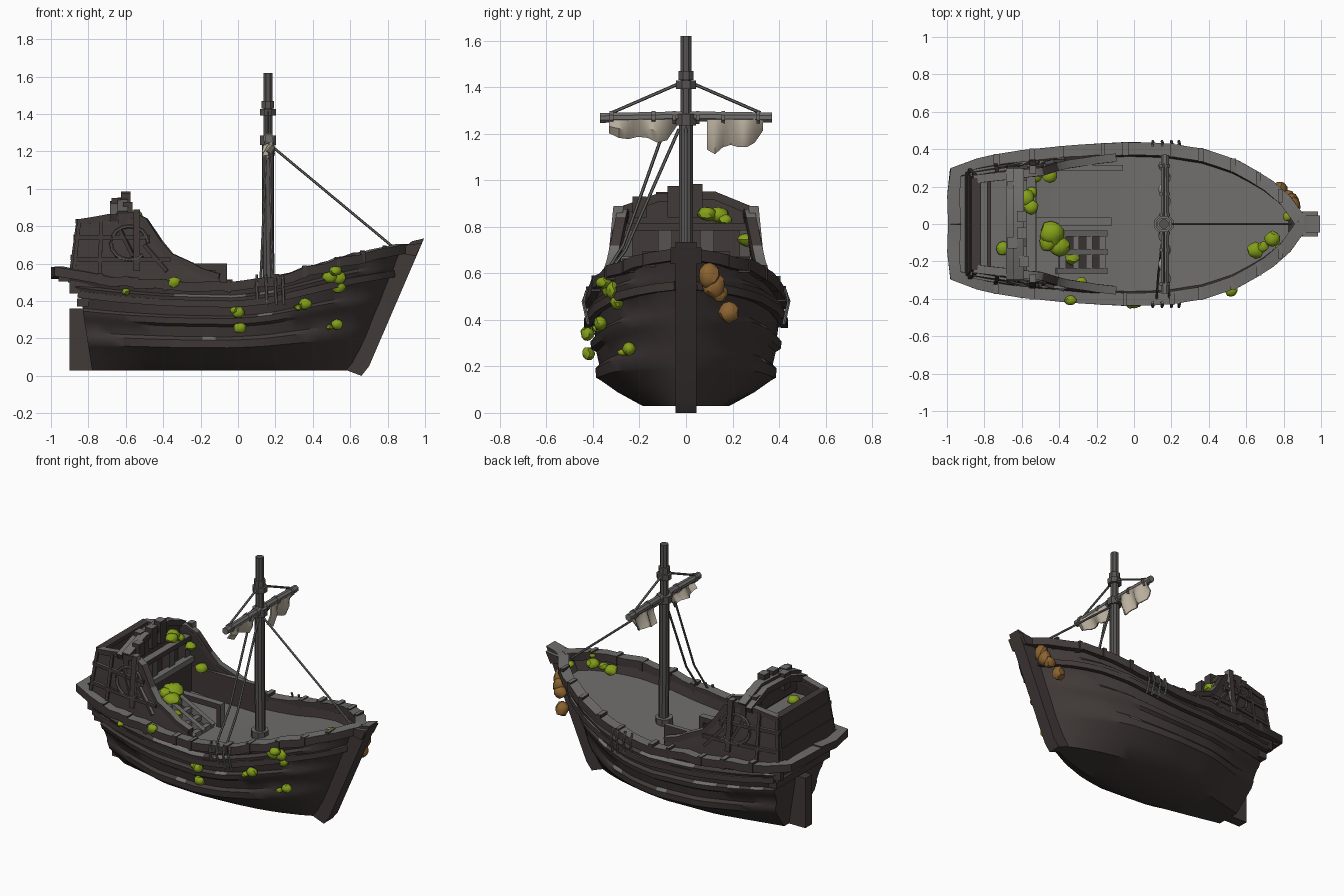
import bpy, bmesh, math, random
from mathutils import Vector

if "Cube" in bpy.data.objects:
    bpy.data.objects.remove(bpy.data.objects["Cube"])
random.seed(4)


def material(name, col):
    m = bpy.data.materials.new(name)
    m.diffuse_color = (*col, 1)
    m.use_nodes = True
    m.node_tree.nodes["Principled BSDF"].inputs["Base Color"].default_value = m.diffuse_color
    return m


DARK = material("dark_wood", (0.052, 0.041, 0.039))
GREY = material("weathered_grey_wood", (0.160, 0.156, 0.152))
MID = material("mast_wood", (0.092, 0.086, 0.083))
MOSS = material("moss_green", (0.23, 0.35, 0.010))
CLOTH = material("sail_cloth", (0.50, 0.44, 0.35))
FUNGUS = material("fungus_brown", (0.26, 0.125, 0.030))


def top_grey(f):
    return 1 if f.normal.z > 0.6 else 0


def fore_grey(f):
    return 1 if f.normal.x > 0.6 or f.normal.z > 0.6 else 0


def worn_grey(f):
    return 1 if f.normal.z > 0.5 and random.random() < .6 else 0


def make(name, verts, faces, mats, rule=None):
    bm = bmesh.new()
    vs = [bm.verts.new(v) for v in verts]
    for f in faces:
        bm.faces.new([vs[i] for i in f])
    bmesh.ops.remove_doubles(bm, verts=bm.verts, dist=1e-4)
    bmesh.ops.recalc_face_normals(bm, faces=bm.faces)
    bm.normal_update()
    for f in bm.faces:
        f.material_index = rule(f) if rule else 0
    me = bpy.data.meshes.new(name)
    bm.to_mesh(me)
    bm.free()
    for m in mats:
        me.materials.append(m)
    ob = bpy.data.objects.new(name, me)
    bpy.context.collection.objects.link(ob)
    return ob


def loft(name, rings, mats, rule=None):
    n = len(rings[0])
    faces = [(i*n+j, i*n+(j+1) % n, (i+1)*n+(j+1) % n, (i+1)*n+j)
             for i in range(len(rings)-1) for j in range(n)]
    faces += [tuple(range(n)), tuple((len(rings)-1)*n+j for j in range(n))]
    return make(name, [v for r in rings for v in r], faces, mats, rule)


def sweep(name, pts, w, h, mats, rule=None, sides=4):
    """Bar with half-width w and half-height h along a path."""
    pts = [Vector(p) for p in pts]
    k = math.sqrt(2) if sides == 4 else 1
    rings = []
    for i, p in enumerate(pts):
        t = (pts[min(i+1, len(pts)-1)] - pts[max(i-1, 0)]).normalized()
        side = t.cross(Vector((1, 0, 0) if abs(t.z) > 0.95 else (0, 0, 1))).normalized()
        up = side.cross(t)
        rings.append([p + side*w*k*math.cos(a) + up*h*k*math.sin(a)
                      for a in [2*math.pi*(j+0.5)/sides for j in range(sides)]])
    return loft(name, rings, mats, rule)


def prism(name, poly, axis, a, b, mats, rule=None):
    place = (lambda p, v: (p[0], v, p[1])) if axis == 'y' else (lambda p, v: (v, p[0], p[1]))
    return loft(name, [[place(p, v) for p in poly] for v in (a, b)], mats, rule)


def box(name, x0, x1, y0, y1, z0, z1, mats, rule=None):
    return prism(name, [(x0, z0), (x1, z0), (x1, z1), (x0, z1)], 'y', y0, y1, mats, rule)


def interp(tab, x):
    for (a, u), (b, v) in zip(tab, tab[1:]):
        if x <= b:
            return u + (v-u)*max(0, (x-a)/(b-a))
    return tab[-1][1]


# Hull lines
BEAM = [(-.92, .315), (-.75, .355), (-.6, .38), (-.3, .41), (0, .425), (.2, .42), (.4, .385),
        (.55, .325), (.7, .23), (.8, .13), (.88, 0)]
SHEER = [(-.92, .54), (-.7, .51), (-.4, .485), (0, .475), (.2, .50), (.4, .56), (.6, .62), (.88, .68)]


def stem_x(z):
    return 0.64 + 0.4*(z - 0.03)


def stern_x(t):
    return -0.78 - 0.05*min(1, t*1.6) - .08*max(0, t-.75)/.25


def hull_pt(s, t, f):
    nx = -.92 + 1.8*s
    z = 0.03 + t*(interp(SHEER, nx) - 0.03)
    x = stern_x(t) + s*(stem_x(z) - stern_x(t))
    fine = 1 - .22*(1-t)*max(0, 2*s-1) - .4*(1-t)*max(0, 1-s/.3)
    return (x, interp(BEAM, nx)*f*fine, z)


def flip(p):
    return (p[0], -p[1], p[2])


# Hull with raised wales, bulwark and sunken deck
PROFILE = [(0, 0), (0, .44), (.13, .69), (.25, .87), (.27, .91), (.36, .92), (.40, .88), (.52, .91),
           (.55, .96), (.62, .97), (.65, .92), (.78, .94), (.80, 1.01), (.87, 1.02), (.90, .95),
           (1, .97), (1, .87), (.86, .85), (.86, 0)]
STATIONS = [i/22 for i in range(22)] + [.985, 1]
rings = []
for s in STATIONS:
    half = [hull_pt(s, t, f) for t, f in PROFILE]
    rings.append(half + [flip(p) for p in half[-2:0:-1]])


def hull_rule(f):
    if f.normal.z > .9:
        return 1
    return 1 if f.normal.z > .45 and random.random() < .12 else 0


loft("hull", rings, [DARK, GREY], hull_rule)

# Gunwale rail around the hull
for sgn in (1, -1):
    path = [(-.96, 0, .55), (-.965, .15, .55), (-.955, .275, .552)]
    path += [hull_pt(s, 1, .95) for s in STATIONS[1:]]
    path = [(x, sgn*y, z + random.uniform(-.007, .007)) for x, y, z in path]
    sweep("gunwale_rail", path, .034, .025, [DARK, GREY], top_grey)
    # Rubbing strake under the rail
    sweep("rubbing_strake", [(x, sgn*y, z - .012) for x, y, z in
                             [hull_pt(s, .82, 1.0) for s in STATIONS[:-1]]], .015, .018, [DARK, GREY], worn_grey)
    # Lashings on the rail
    for s in (.1, .21, .3, .43, .5, .64, .72, .81, .88, .94):
        x, y, z = hull_pt(s, 1, .95)
        w = random.uniform(.009, .016)
        box("rail_lashing", x-w, x+w, sgn*y-.036, sgn*y+.036, z-.03, z+random.uniform(.028, .04),
            [DARK, GREY], top_grey)
    # Shroud plates by the mast
    for x in (.10, .15, .20, .24):
        sweep("shroud_plate", [(x, sgn*.42, .54), (x, sgn*.442, .48), (x+.005, sgn*.42, .38)],
              .008, .008, [GREY], sides=6)

# Stern ledge, transom planks and rudder
box("stern_ledge", -.96, -.85, -.275, .275, .505, .545, [DARK, GREY], top_grey)
for z, w in ((.37, .28), (.45, .29)):
    box("transom_wale", -.86, -.80, -w, w, z, z+.045, [DARK])
prism("rudder", [(-.90, .03), (-.76, .03), (-.78, .36), (-.90, .36)], 'y', -.035, .035, [DARK])

# Stem post and its head
prism("stem_post", [(.58, .03), (.66, 0), (.70, .05), (.995, .735), (.93, .72), (.86, .66)],
      'y', -.045, .045, [DARK, GREY], top_grey)
prism("stem_head", [(.87, .655), (.95, .64), (.985, .71), (.90, .70)], 'y', -.066, .066,
      [DARK, GREY], top_grey)

# Aftercastle sides, leaning inward and narrowing toward the stern
TOP = [(-.855, .82), (-.76, .835), (-.68, .85), (-.56, .86), (-.5, .83), (-.42, .71), (-.36, .64),
       (-.25, .59), (-.2, .56), (-.1, .53)]


def castle_y(x, z):
    k = min(1, max(0, (z-.5)/.36))
    return interp(BEAM, x)*.89*(1-k) + interp([(-.86, .245), (-.56, .285)], x)*k


for sgn in (1, -1):
    rings = []
    for x, z in TOP:
        x0 = x - .045*max(0, (-.5-x)/.355)
        a, b = castle_y(x, .5), castle_y(x, z)
        rings.append([(x0, sgn*a, .44), (x0, sgn*a, .5), (x, sgn*b, z),
                      (x, sgn*(b-.035), z), (x0, sgn*(a-.035), .44)])
    loft("castle_side", rings, [DARK])
    sweep("castle_side_cap", [(x, sgn*(castle_y(x, z)-.012), z) for x, z in TOP],
          .022, .017, [DARK, GREY], top_grey)
    for z, end in ((.62, -.36), (.74, -.47)):
        xs = [-.875 + (end+.875)*i/4 for i in range(5)]
        sweep("castle_strake", [(x, sgn*(castle_y(x, z)+.002), z) for x in xs], .012, .012,
              [DARK, GREY], worn_grey)
    # Round carved frame, posts and brace on the castle side
    ring = [(-.58+.10*math.cos(a), .71+.09*math.sin(a)) for a in [i*math.pi/8 for i in range(15)]]
    sweep("round_frame", [(x, sgn*(castle_y(x, z)+.008), z) for x, z in ring], .01, .01, [MID], sides=6)
    for (xa, za), (xb, zb) in (((-.74, .54), (-.73, .84)), ((-.63, .78), (-.56, .64)), ((-.5, .70), (-.38, .56)),
                               ((-.88, .54), (-.85, .82))):
        sweep("castle_post", [(xa, sgn*(castle_y(xa, za)+.004), za), (xb, sgn*(castle_y(xb, zb)+.004), zb)],
              .01, .01, [DARK, GREY], top_grey)
    prism("corner_post", [(sgn*.305, .56), (sgn*.345, .56), (sgn*.312, .89), (sgn*.268, .89)], 'x',
          -.56, -.525, [DARK, GREY], fore_grey)

# Sloped castle stern with narrow ledges
loft("castle_back", [[(-.91, -.285, .5), (-.91, .285, .5), (-.86, .285, .5), (-.86, -.285, .5)],
                     [(-.865, -.245, .825), (-.865, .245, .825), (-.83, .245, .825), (-.83, -.245, .825)]],
     [DARK])
for z in (.62, .73, .815):
    x, w = -.912+.045*(z-.5)/.325, .285-.04*(z-.5)/.325
    box("castle_back_ledge", x, x+.05, -w, w, z, z+.025, [DARK])
box("poop_deck", -.85, -.62, -.245, .245, .63, .75, [DARK, GREY], top_grey)
box("poop_kerb", -.785, -.765, -.235, .235, .75, .775, [DARK])

# Front bulkhead with a row of openings, and arched parapet set back behind it
box("bulkhead_base", -.575, -.54, -.31, .31, .36, .66, [DARK])
box("bulkhead_recess", -.62, -.60, -.28, .28, .56, .82, [DARK])
for y in (-.26, -.09, .09, .26):
    box("bulkhead_post", -.60, -.545, y-.03, y+.03, .64, .80, [DARK, MID], fore_grey)
sweep("bulkhead_sill", [(-.54, -.31, .655), (-.54, .31, .655)], .022, .018, [GREY])
ARCH = [(-.29, .865), (-.12, .925), (.12, .935), (.29, .865)]
prism("parapet", [(-.29, .77), *ARCH, (.29, .77)], 'x', -.64, -.60, [DARK])
sweep("parapet_cap", [(-.615, y, z) for y, z in ARCH], .028, .018, [DARK, GREY], top_grey)
sweep("parapet_rear_cap", [(-.665, y, z-.02) for y, z in ARCH], .02, .02, [DARK, GREY], top_grey)
sweep("parapet_beam", [(-.55, -.29, .80), (-.55, .29, .80)], .024, .016, [DARK, GREY], top_grey)
for x, y, h in ((-.60, .04, .985), (-.60, -.05, .975), (-.65, .2, .91), (-.59, -.2, .93), (-.65, -.1, .95)):
    box("parapet_stub", x-.025, x+.025, y-.03, y+.03, .84, h, [DARK, GREY], top_grey)

# Landing, ladder and side coaming in the waist
box("landing", -.55, -.40, -.29, 0, .42, .57, [DARK, GREY], top_grey)
for y in (-.05, -.15, -.25):
    sweep("ladder_stringer", [(-.42, y, .57), (-.15, y, .43)], .016, .02, [GREY])
for i in range(4):
    x = -.38 + .07*i
    box("ladder_step", x-.017, x+.017, -.26, -.04, .53-.037*i, .56-.037*i, [GREY])
prism("ladder_well", [(-.40, .42), (-.15, .41), (-.40, .515)], 'y', -.25, -.05, [DARK])
box("ladder_handrail", -.54, -.12, -.01, .035, .53, .565, [DARK, GREY], fore_grey)
box("handrail_post", -.15, -.12, -.01, .035, .40, .54, [DARK, GREY], fore_grey)
box("side_coaming", -.54, -.06, .285, .315, .40, .60, [DARK, GREY], top_grey)

# Mast, collars and yard
sweep("lower_mast", [(.165, 0, .4), (.16, 0, .8), (.16, 0, 1.28)], .032, .032, [MID], sides=10)
sweep("top_mast", [(.16, 0, 1.25), (.16, 0, 1.62)], .026, .026, [MID], sides=8)
for z, r, h in ((1.26, .046, .025), (1.41, .046, .018), (1.45, .036, .02), (.45, .055, .025)):
    sweep("mast_collar", [(.16, 0, z-h), (.16, 0, z+h)], r, r, [MID, GREY], top_grey, 8)
sweep("yard", [(.165, -.37, 1.268), (.165, 0, 1.275), (.165, .37, 1.27)], .023, .023, [GREY], sides=8)
for y in (-.32, -.14, -.05, .05, .16, .31):
    sweep("yard_lashing", [(.165, y-.008, 1.27), (.165, y+.008, 1.27)], .03, .03, [GREY], sides=8)

# Rigging
ROPES = [[(.16, .02, 1.42), (.16, .32, 1.29)], [(.16, -.02, 1.42), (.16, -.32, 1.29)],
         [(.19, 0, 1.22), (.84, 0, .68)], [(.15, -.10, 1.20), (.13, -.27, .72), (.12, -.41, .50)],
         [(.17, -.03, 1.22), (.18, -.26, .70), (.19, -.41, .50)]]
for pts in ROPES:
    sweep("rope", pts, .007, .007, [GREY], sides=6)

# Torn sail remnants hanging from the yard
for y0, y1, drops in ((-.33, -.04, (.06, .08, .085, .075, .08, .10, .09, .03)),
                      (.09, .33, (.13, .15, .12, .11, .12, .12, .10, .05))):
    rings = []
    for i in range(15):
        d = interp(list(enumerate(drops)), i/2)
        y, z, b = y0 + (y1-y0)*i/14, 1.262, .018*math.sin(i*.85) - .015
        rings.append([(.185, y, z), (.195+b, y, z-d*.5), (.17+b, y, z-d),
                      (.162+b, y, z-d), (.185+b, y, z-d*.5), (.175, y, z)])
    loft("torn_sail", rings, [CLOTH])


# Moss and fungus lumps
def lump(name, p, r, mat):
    bm = bmesh.new()
    bmesh.ops.create_icosphere(bm, subdivisions=2, radius=1)
    for v in bm.verts:
        v.co = Vector(p) + Vector(v.co[k]*r[k] for k in range(3))*random.uniform(.9, 1.1)
    faces = [[v.index for v in f.verts] for f in bm.faces]
    make(name, [v.co.copy() for v in bm.verts], faces, [mat])
    bm.free()


for x, z, r in ((.49, .53, .04), (.53, .525, .045), (.54, .475, .036), (.36, .385, .036), (0, .34, .035),
                (-.02, .35, .024), (.01, .255, .034), (.53, .275, .034), (-.34, .50, .035), (-.60, .45, .022),
                (.32, .365, .02), (.49, .26, .018)):
    t = (z-.03)/(interp(SHEER, x)-.03)
    s = (x-stern_x(t))/(stem_x(z)-stern_x(t))
    y = -hull_pt(s, t, 1.0)[1]
    lump("hull_moss", (x, y, z), (r, .028, r*.85), MOSS)
for x, y, z, r in ((-.575, .14, .85, .045), (-.55, .09, .855, .04), (-.545, .17, .83, .03),
                   (-.53, .26, .745, .038), (-.44, -.05, .59, .065), (-.40, -.12, .57, .055), (-.46, -.10, .59, .045),
                   (-.33, -.18, .51, .04), (-.70, -.13, .765, .038), (.74, -.08, .64, .042), (.65, -.14, .60, .045),
                   (-.45, .26, .62, .04), (.78, -.13, .67, .025), (.69, -.12, .62, .03),
                   (-.28, -.31, .52, .028), (.52, -.355, .56, .035), (.82, .04, .66, .025)):
    lump("deck_moss", (x, y, z), (r, r, r*.75), MOSS)
for x, y, z, ry, rz in ((.85, .10, .59, .045, .055), (.84, .12, .55, .048, .055), (.82, .145, .515, .035, .04),
                        (.78, .185, .43, .044, .045)):
    lump("fungus", (x, y, z), (.042, ry, rz), FUNGUS)

# Smooth shading with kept edges
for ob in bpy.data.objects:
    ob.select_set(True)
    bpy.context.view_layer.objects.active = ob
bpy.ops.object.shade_smooth_by_angle(angle=math.radians(35))
